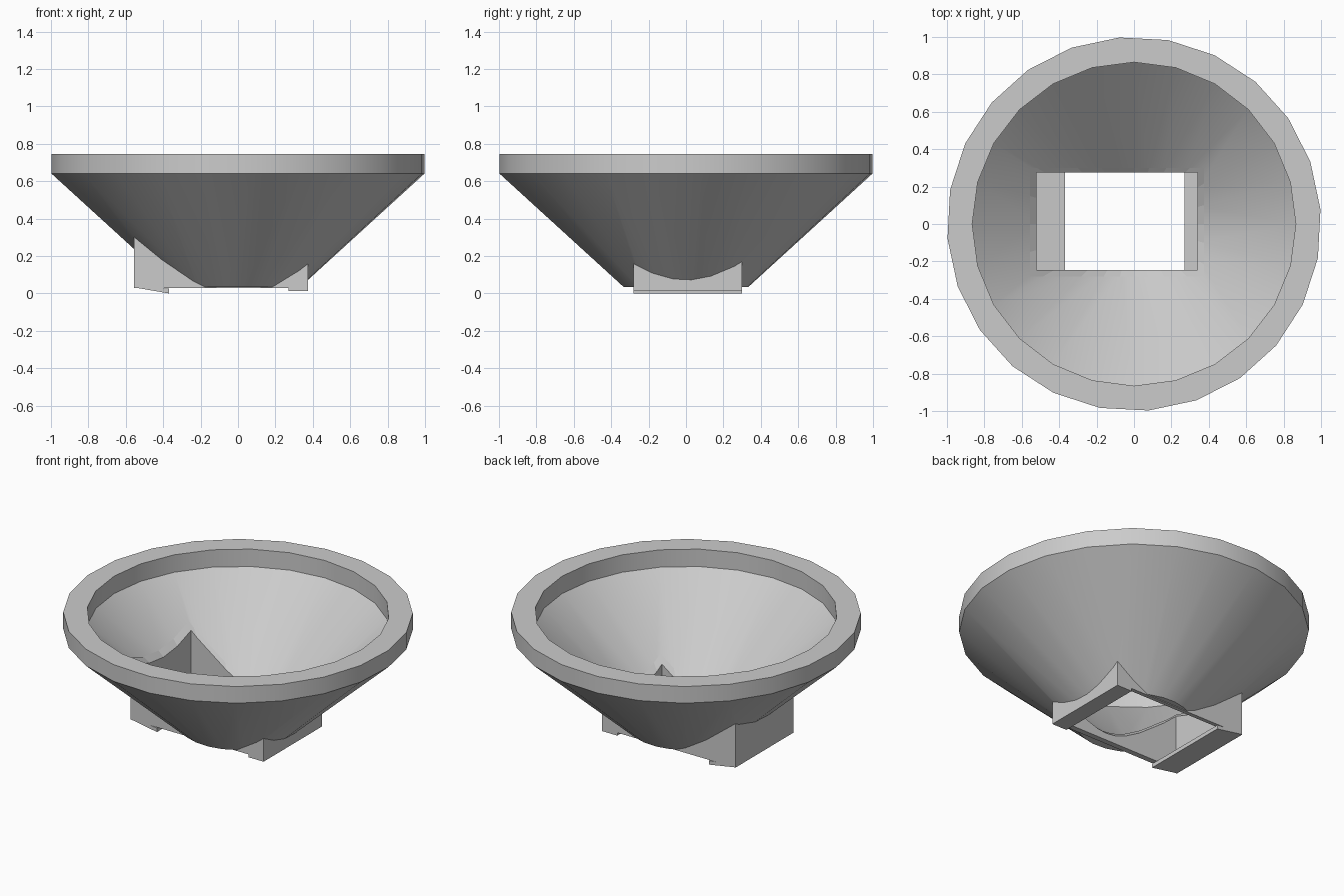
import bpy, math

if "Cube" in bpy.data.objects:
    bpy.data.objects.remove(bpy.data.objects["Cube"], do_unlink=True)

# Single plain grey
grey = bpy.data.materials.new("plain_grey")
grey.use_nodes = True
tone = (0.6, 0.6, 0.6, 1)
grey.diffuse_color = tone
grey.node_tree.nodes["Principled BSDF"].inputs["Base Color"].default_value = tone

SIDES = 24


def make(name, verts, faces):
    mesh = bpy.data.meshes.new(name)
    mesh.from_pydata(verts, [], faces)
    mesh.materials.append(grey)
    obj = bpy.data.objects.new(name, mesh)
    bpy.context.collection.objects.link(obj)
    return obj


def lathe(name, profile, turn=0):
    """Closed solid from (radius, z) rings listed bottom to top."""
    verts, faces = [], []
    for r, z in profile:
        for i in range(SIDES):
            a = math.radians(turn) + math.tau * i / SIDES
            verts.append((r * math.cos(a), r * math.sin(a), z))
    for k in range(len(profile) - 1):
        for i in range(SIDES):
            j = (i + 1) % SIDES
            a, b = k * SIDES, (k + 1) * SIDES
            faces.append((a + i, a + j, b + j, b + i))
    top = (len(profile) - 1) * SIDES
    faces.append(tuple(reversed(range(SIDES))))
    faces.append(tuple(range(top, top + SIDES)))
    return make(name, verts, faces)


def prism(name, section, y0, y1):
    """Extrude an (x, z) section, listed counter-clockwise from the front."""
    n = len(section)
    verts = [(x, y, z) for y in (y0, y1) for x, z in section]
    faces = [tuple(range(n)), tuple(reversed(range(n, 2 * n)))]
    faces += [(i, i + n, (i + 1) % n + n, (i + 1) % n) for i in range(n)]
    return make(name, verts, faces)


def box(name, x0, x1, y0, y1, z0, z1):
    return prism(name, [(x0, z0), (x1, z0), (x1, z1), (x0, z1)], y0, y1)


def cut(obj, *cutters):
    for c in cutters:
        mod = obj.modifiers.new("cut", "BOOLEAN")
        mod.operation, mod.solver, mod.object = "DIFFERENCE", "EXACT", c
    bpy.context.view_layer.update()
    graph = bpy.context.evaluated_depsgraph_get()
    mesh = bpy.data.meshes.new_from_object(obj.evaluated_get(graph))
    obj.modifiers.clear()
    obj.data = mesh
    for c in cutters:
        bpy.data.objects.remove(c, do_unlink=True)


def hollow(lift=0):
    return lathe("hollow_cutter", [(0.116, -0.05 + lift), (0.865, 0.635 + lift), (0.865, 0.9)])


# Funnel bowl with vertical rim band
bowl = lathe("funnel_bowl", [(0.335, 0.035), (1, 0.64), (1, 0.745)], 4.5)
cut(bowl, hollow(), box("opening_cutter", -0.53, 0.35, -0.255, 0.285, -0.1, 0.6))

# Rectangular throat that follows the inside of the bowl
throat = box("throat_walls", -0.555, 0.375, -0.28, 0.30, 0.03, 0.5)
cut(throat, hollow(0.006), box("throat_cutter", -0.52, 0.34, -0.245, 0.275, -0.1, 0.6))

# Ledges narrowing the opening at both ends
prism("right_ledge", [(-0.555, 0.032), (-0.37, 0), (-0.37, 0.025), (-0.52, 0.04), (-0.555, 0.04)],
      -0.28, 0.30)
prism("left_ledge", [(0.27, 0.012), (0.375, 0.012), (0.375, 0.035), (0.34, 0.035), (0.27, 0.035)],
      -0.28, 0.30)

# Smooth the bowl, keep its rim and cut edges sharp
bpy.ops.object.select_all(action="DESELECT")
bowl.select_set(True)
bpy.context.view_layer.objects.active = bowl
bpy.ops.object.shade_smooth_by_angle(angle=math.radians(30))
